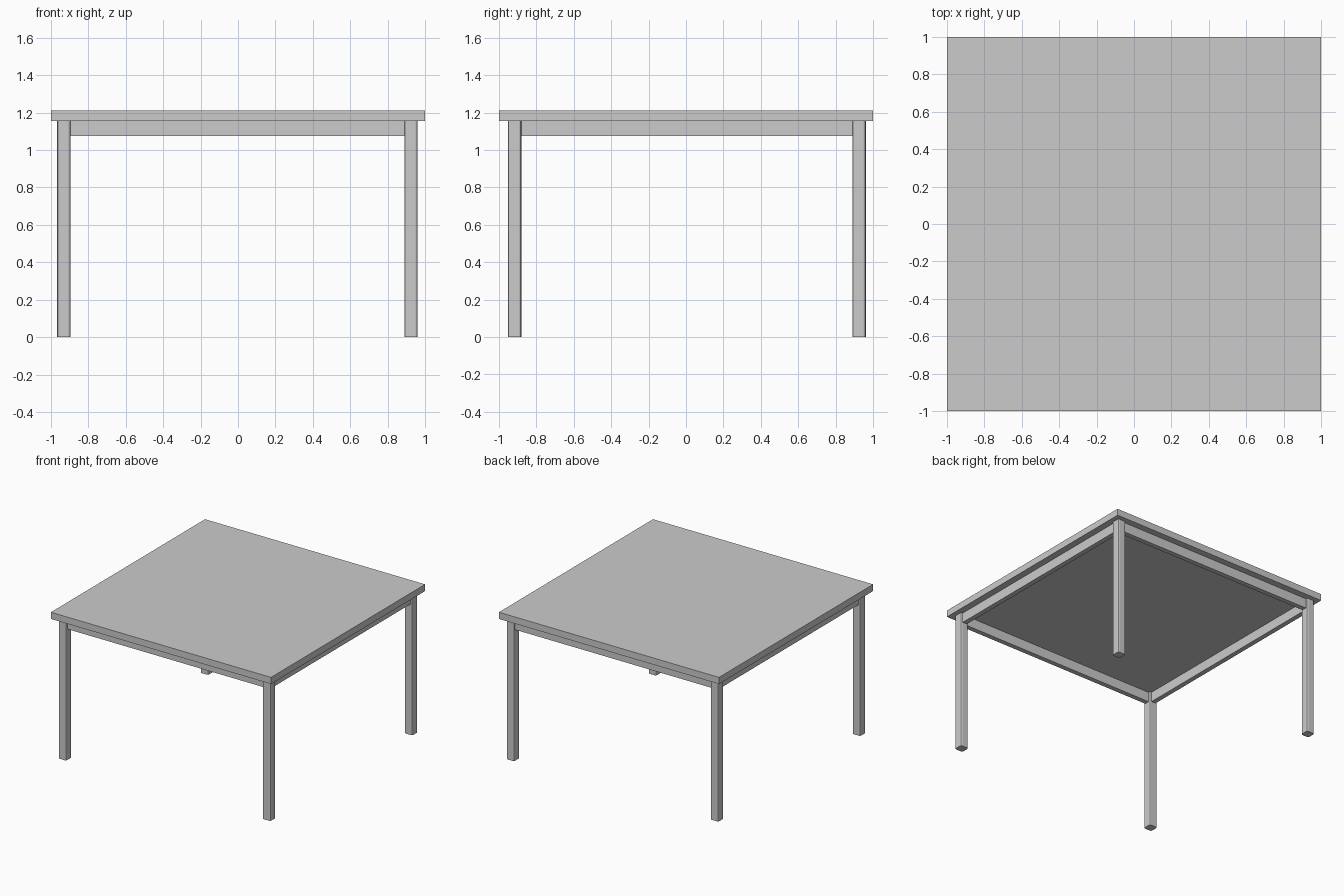
import bpy
import bmesh

if "Cube" in bpy.data.objects:
    bpy.data.objects.remove(bpy.data.objects["Cube"])

TOP_Z, UNDER_Z, APRON_Z = 1.21, 1.155, 1.075
LEG = 0.071
# leg centre lines
LEFT, RIGHT, FRONT, BACK = -0.931, 0.925, -0.916, 0.926


def box(name, x0, x1, y0, y1, z0, z1, bevel=0.0):
    bm = bmesh.new()
    bmesh.ops.create_cube(bm, size=1)
    for v in bm.verts:
        v.co.x = x1 if v.co.x > 0 else x0
        v.co.y = y1 if v.co.y > 0 else y0
        v.co.z = z1 if v.co.z > 0 else z0
    if bevel:
        # round only the upright edges
        upright = [e for e in bm.edges
                   if abs(e.verts[0].co.z - e.verts[1].co.z) > 0.5]
        bmesh.ops.bevel(bm, geom=upright, offset=bevel, segments=2,
                        profile=0.5, affect='EDGES')
    mesh = bpy.data.meshes.new(name)
    bm.to_mesh(mesh)
    bm.free()
    obj = bpy.data.objects.new(name, mesh)
    bpy.context.collection.objects.link(obj)
    return obj


# table top
box("table_top", -1, 1, -1, 1, UNDER_Z, TOP_Z)

# four legs with eased corners
h = LEG / 2
for xn, x in (("left", LEFT), ("right", RIGHT)):
    for yn, y in (("front", FRONT), ("back", BACK)):
        box(f"{yn}_{xn}_leg", x - h, x + h, y - h, y + h, 0, UNDER_Z, 0.012)

# apron rails between the legs
t = 0.02
for name, y in (("front", FRONT), ("back", BACK)):
    box(f"{name}_apron", LEFT + h, RIGHT - h, y - t, y + t, APRON_Z, UNDER_Z)
for name, x in (("left", LEFT), ("right", RIGHT)):
    box(f"{name}_apron", x - t, x + t, FRONT + h, BACK - h, APRON_Z, UNDER_Z)
